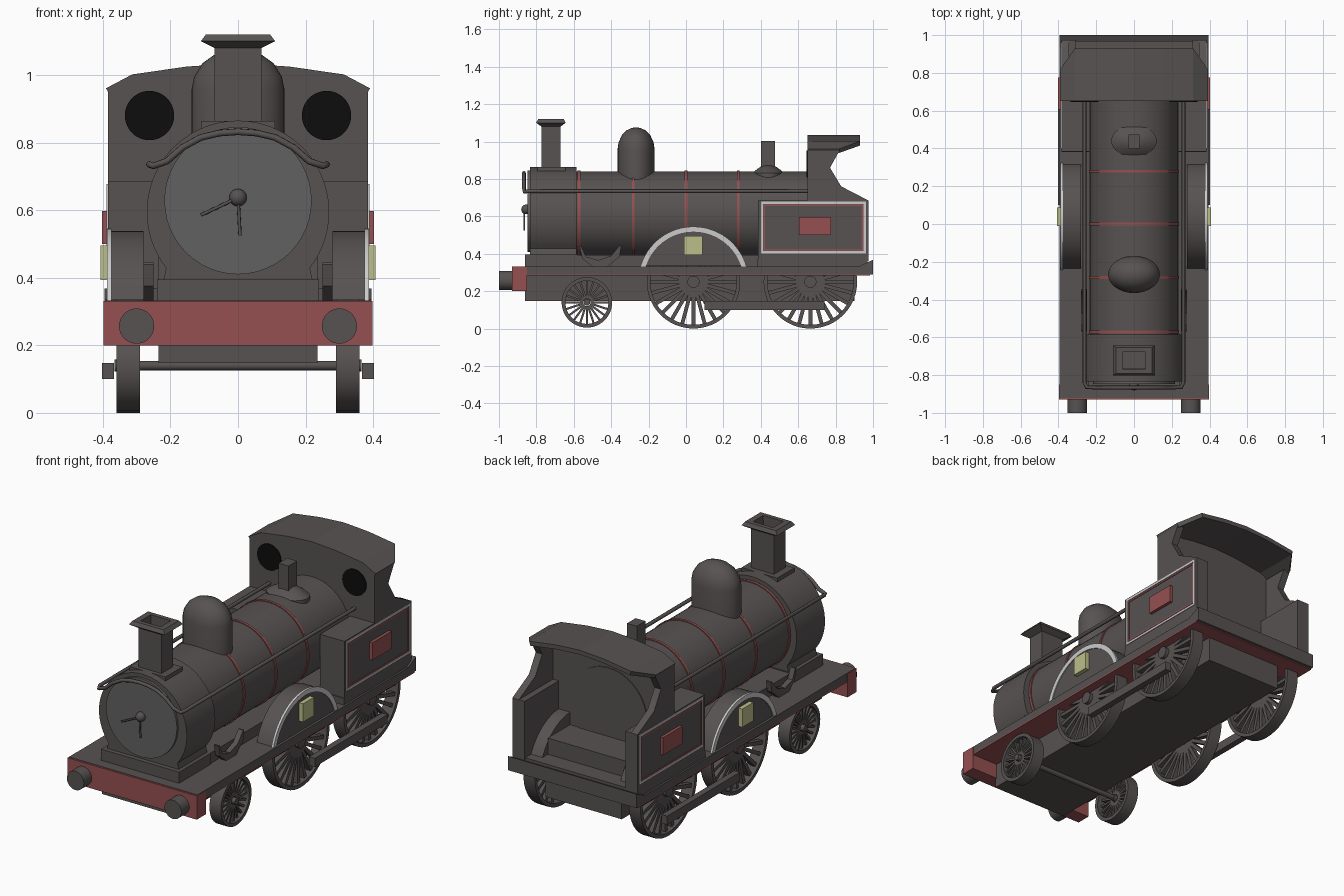
import bpy, bmesh, math
from math import sin, cos, pi, radians
from mathutils import Matrix, Vector

if "Cube" in bpy.data.objects:
    bpy.data.objects.remove(bpy.data.objects["Cube"])


def mat(name, rgb):
    m = bpy.data.materials.new(name)
    m.diffuse_color = (*rgb, 1)
    m.use_nodes = True
    m.node_tree.nodes["Principled BSDF"].inputs["Base Color"].default_value = m.diffuse_color
    return m


DARK = mat("dark_grey", (0.095, 0.085, 0.083))
DOOR = mat("door_grey", (0.12, 0.12, 0.12))
RED = mat("red", (0.30, 0.08, 0.08))
WHITE = mat("pale_line", (0.6, 0.58, 0.58))
YELLOW = mat("brass", (0.5, 0.52, 0.25))
BLACK = mat("black", (0.004, 0.004, 0.004))


def finish(name, bm, m=DARK, mirror=False, smooth=True):
    bmesh.ops.recalc_face_normals(bm, faces=bm.faces)
    me = bpy.data.meshes.new(name)
    bm.to_mesh(me)
    bm.free()
    ob = bpy.data.objects.new(name, me)
    bpy.context.collection.objects.link(ob)
    me.materials.append(m)
    if mirror:
        ob.modifiers.new("mirror", 'MIRROR')
    if smooth:
        bpy.ops.object.select_all(action='DESELECT')
        bpy.context.view_layer.objects.active = ob
        ob.select_set(True)
        bpy.ops.object.shade_smooth_by_angle(angle=radians(35))
    return ob


def put_box(bm, x, y, z, rot=Matrix()):
    c = Vector(((x[0] + x[1]) / 2, (y[0] + y[1]) / 2, (z[0] + z[1]) / 2))
    s = Matrix.Diagonal((x[1] - x[0], y[1] - y[0], z[1] - z[0], 1))
    bmesh.ops.create_cube(bm, size=1, matrix=rot @ Matrix.Translation(c) @ s)


def box(name, x, y, z, m=DARK, mirror=False):
    bm = bmesh.new()
    put_box(bm, x, y, z)
    return finish(name, bm, m, mirror, False)


def put_prism(bm, pts, axis, a, b):
    """Extrude a 2D outline: axis 'x' uses (y, z) points, 'y' uses (x, z)."""
    def p(q, t):
        return (t, q[0], q[1]) if axis == 'x' else (q[0], t, q[1])
    f = bm.faces.new([bm.verts.new(p(q, a)) for q in pts])
    ext = bmesh.ops.extrude_face_region(bm, geom=[f])["geom"]
    d = Vector(p((0, 0), b - a))
    bmesh.ops.translate(bm, vec=d, verts=[v for v in ext if isinstance(v, bmesh.types.BMVert)])


def prism(name, pts, axis, a, b, m=DARK, mirror=False):
    bm = bmesh.new()
    put_prism(bm, pts, axis, a, b)
    return finish(name, bm, m, mirror)


def arc(c, r, a0, a1, n):
    return [(c[0] + r * cos(radians(a0 + (a1 - a0) * i / n)),
             c[1] + r * sin(radians(a0 + (a1 - a0) * i / n))) for i in range(n + 1)]


def disc(name, c, r, axis, a, b, m=DARK, mirror=False, n=40):
    return prism(name, arc(c, r, 0, 360, n)[:-1], axis, a, b, m, mirror)


def lathe(name, prof, y, sy, n=32, start=0.0, k=1.0):
    """Turn an (r, z) outline about a vertical axis, squashed along y."""
    bm = bmesh.new()
    vs = [bm.verts.new((r * k, 0, z)) for r, z in prof]
    es = [bm.edges.new(e) for e in zip(vs, vs[1:])]
    bmesh.ops.spin(bm, geom=vs + es, cent=(0, 0, 0), axis=(0, 0, 1), angle=2 * pi, steps=n)
    bmesh.ops.remove_doubles(bm, verts=bm.verts, dist=1e-4)
    bm.transform(Matrix.Translation((0, y, 0)) @ Matrix.Diagonal((1, sy, 1, 1)) @ Matrix.Rotation(start, 4, 'Z'))
    return finish(name, bm)


def tube(name, pts, r):
    cu = bpy.data.curves.new(name, 'CURVE')
    cu.dimensions = '3D'
    cu.bevel_depth = r
    cu.bevel_resolution = 2
    cu.use_fill_caps = True
    sp = cu.splines.new('POLY')
    sp.points.add(len(pts) - 1)
    for q, p in zip(sp.points, pts):
        q.co = (*p, 1)
    ob = bpy.data.objects.new(name, cu)
    cu.materials.append(DARK)
    bpy.context.collection.objects.link(ob)
    bpy.ops.object.select_all(action='DESELECT')
    bpy.context.view_layer.objects.active = ob
    ob.select_set(True)
    bpy.ops.object.convert(target='MESH')


def frame_outline(name, y, z, w, a, b, m):
    bm = bmesh.new()
    for zz in ((z[0], z[0] + w), (z[1] - w, z[1])):
        put_box(bm, (a, b), y, zz)
    for yy in ((y[0], y[0] + w), (y[1] - w, y[1])):
        put_box(bm, (a, b), yy, (z[0] + w, z[1] - w))
    finish(name, bm, m, True, False)


def wheel(name, y, z, r, spokes, sw):
    bm = bmesh.new()
    n, x0, x1 = 48, 0.29, 0.36
    rings = []
    for rr, x in ((r, x0), (r, x1), (r - 0.02, x1), (r - 0.02, x0)):
        rings.append([bm.verts.new((x, y + rr * cos(2 * pi * i / n), z + rr * sin(2 * pi * i / n))) for i in range(n)])
    for k in range(4):
        a, b = rings[k], rings[(k + 1) % 4]
        for i in range(n):
            bm.faces.new((a[i], a[(i + 1) % n], b[(i + 1) % n], b[i]))
    for i in range(spokes):
        rot = Matrix.Translation((0, y, z)) @ Matrix.Rotation(2 * pi * i / spokes, 4, 'X')
        put_box(bm, (0.315, 0.345), (-sw / 2, sw / 2), (0.02, r - 0.012), rot)
    put_prism(bm, arc((y, z), r * 0.13, 0, 360, 20)[:-1], 'x', 0.295, 0.365)
    finish(name, bm, DARK, True)
    disc(name + "_axle", (y, z), 0.014, 'x', -0.32, 0.32, n=16)


# Chassis, footplate and buffers
box("frame", (-0.235, 0.235), (-0.86, 0.9), (0.147, 0.3))
box("upper_frame", (-0.235, 0.235), (-0.86, 0.65), (0.32, 0.392))
box("footplate", (-0.395, 0.395), (-0.92, 0.985), (0.29, 0.333))
box("footplate_underside", (-0.395, 0.395), (-0.92, 0.985), (0.284, 0.291), RED)
box("buffer_beam", (-0.398, 0.398), (-0.93, -0.85), (0.2, 0.331), RED)
box("cab_floor", (-0.385, 0.385), (0.38, 0.97), (0.33, 0.37))
prism("rear_step", [(0.93, 0.29), (1.0, 0.29), (1.0, 0.368), (0.93, 0.335)], 'x', -0.395, 0.395)
disc("buffer", (0.3, 0.257), 0.052, 'y', -1.0, -0.92, mirror=True)

# Wheels and coupling rods
wheel("leading_wheel", -0.53, 0.14, 0.135, 20, 0.011)
for i, wy in enumerate((0.04, 0.665)):
    wheel(f"driving_wheel_{i + 1}", wy, 0.25, 0.25, 24, 0.02)
box("coupling_rod", (0.367, 0.402), (0.1, 0.74), (0.1, 0.148), mirror=True)

# Splashers with pale edge and brass plate
c = (0.04, 0.25)
prism("splasher", arc(c, 0.288, 17, 163, 32), 'x', 0.28, 0.383, mirror=True)
prism("splasher_edge", arc(c, 0.295, 16, 164, 32) + arc(c, 0.268, 162, 18, 32), 'x', 0.375, 0.388, WHITE, True)
box("splasher_plate", (0.38, 0.407), (-0.01, 0.087), (0.393, 0.495), YELLOW, True)
prism("cab_splasher", arc((0.665, 0.25), 0.28, 24, 156, 28), 'x', 0.24, 0.31, mirror=True)

# Boiler, bands and smokebox
disc("boiler", (0, 0.607), 0.234, 'y', -0.6, 0.68, n=64)
for i, by in enumerate((-0.572, -0.283, 0.0, 0.28)):
    disc(f"boiler_band_{i + 1}", (0, 0.607), 0.239, 'y', by - 0.007, by + 0.007, RED, n=64)
prism("smokebox", arc((0, 0.595), 0.27, -38, 218, 48) + [(-0.222, 0.385), (0.222, 0.385)], 'y', -0.835, -0.585)
box("smokebox_saddle", (-0.24, 0.24), (-0.86, -0.58), (0.32, 0.395))
disc("smokebox_door", (0, 0.628), 0.218, 'y', -0.848, -0.83, DOOR, n=48)

# Door handle
bm = bmesh.new()
bmesh.ops.create_uvsphere(bm, u_segments=16, v_segments=10, radius=0.026, matrix=Matrix.Translation((0, -0.855, 0.637)))
finish("door_knob", bm)
for i, e in enumerate(((-0.11, 0.585), (0.006, 0.525))):
    tube(f"door_handle_{i + 1}", [(0, -0.865, 0.637), (e[0], -0.865, e[1])], 0.005)

# Handrail along both sides and over the door
half = [(0.262, 0.65, 0.735), (0.262, -0.84, 0.735), (0.25, -0.864, 0.731), (0.21, -0.866, 0.745),
        (0.165, -0.866, 0.785), (0.11, -0.866, 0.815), (0.055, -0.866, 0.828)]
tube("handrail", half + [(0, -0.866, 0.832)] + [(-x, y, z) for x, y, z in reversed(half)], 0.01)

# Chimney, dome and safety valve
lathe("chimney", [(0, 0.84), (0.07, 0.84), (0.07, 1.08), (0.11, 1.1), (0.095, 1.12), (0.062, 1.12),
                  (0.06, 1.0), (0, 1.0)], -0.722, 0.72, 4, pi / 4, math.sqrt(2))
box("chimney_base", (-0.11, 0.11), (-0.795, -0.645), (0.8, 0.864))
lathe("dome", [(0.137, 0.77), (0.137, 0.96), (0.13, 0.995), (0.105, 1.035), (0.07, 1.06), (0.03, 1.073), (0, 1.075)],
      -0.267, 0.72)
lathe("valve_base", [(0.12, 0.77), (0.12, 0.832), (0.1, 0.845), (0.06, 0.865), (0.03, 0.873), (0, 0.873)], 0.44, 0.7)
box("safety_valve", (-0.03, 0.03), (0.4, 0.475), (0.85, 1.003))

# Linkage brackets beside the boiler
prism("bracket", [(-0.57, 0.44), (-0.56, 0.44), (-0.535, 0.385), (-0.47, 0.365), (-0.4, 0.39), (-0.355, 0.445),
                  (-0.345, 0.445), (-0.355, 0.385), (-0.42, 0.33), (-0.5, 0.33), (-0.555, 0.375)], 'x', 0.25, 0.28,
      mirror=True)

# Side tanks with lining and red plate
box("tank", (0.235, 0.385), (0.385, 0.66), (0.36, 0.685), mirror=True)
box("cab_side_box", (0.31, 0.385), (0.65, 0.975), (0.36, 0.685), mirror=True)
frame_outline("tank_lining_pale", (0.4, 0.962), (0.402, 0.678), 0.012, 0.38, 0.389, WHITE)
frame_outline("tank_lining_red", (0.415, 0.947), (0.417, 0.663), 0.008, 0.38, 0.388, RED)
box("tank_plate", (0.38, 0.402), (0.605, 0.775), (0.5, 0.597), RED, True)

# Cab walls, windows, roof and inside bench
top = [(0.385, 0.95), (0.31, 0.99), (0.15, 1.013), (0, 1.023), (-0.15, 1.013), (-0.31, 0.99), (-0.385, 0.95)]
prism("cab_front", [(-0.385, 0.36), (0.385, 0.36)] + top, 'y', 0.65, 0.675)
prism("cab_side", [(0.65, 0.6), (0.975, 0.6), (0.975, 0.685), (0.83, 0.76), (0.77, 0.86), (0.82, 0.95), (0.65, 0.95)],
      'x', 0.345, 0.385, mirror=True)
disc("cab_window", (0.262, 0.88), 0.073, 'y', 0.645, 0.655, BLACK, True)
bm = bmesh.new()
rows = [[bm.verts.new((x, 0.65, z)) for x, z in top],
        [bm.verts.new((x, 0.82 if abs(x) > 0.35 else 0.93, z)) for x, z in top]]
for i in range(6):
    bm.faces.new((rows[0][i], rows[1][i], rows[1][i + 1], rows[0][i + 1]))
roof = finish("cab_roof", bm, smooth=False)
s = roof.modifiers.new("thickness", 'SOLIDIFY')
s.thickness = 0.024
s.offset = 0
box("cab_bench", (-0.24, 0.24), (0.67, 0.87), (0.36, 0.46))
